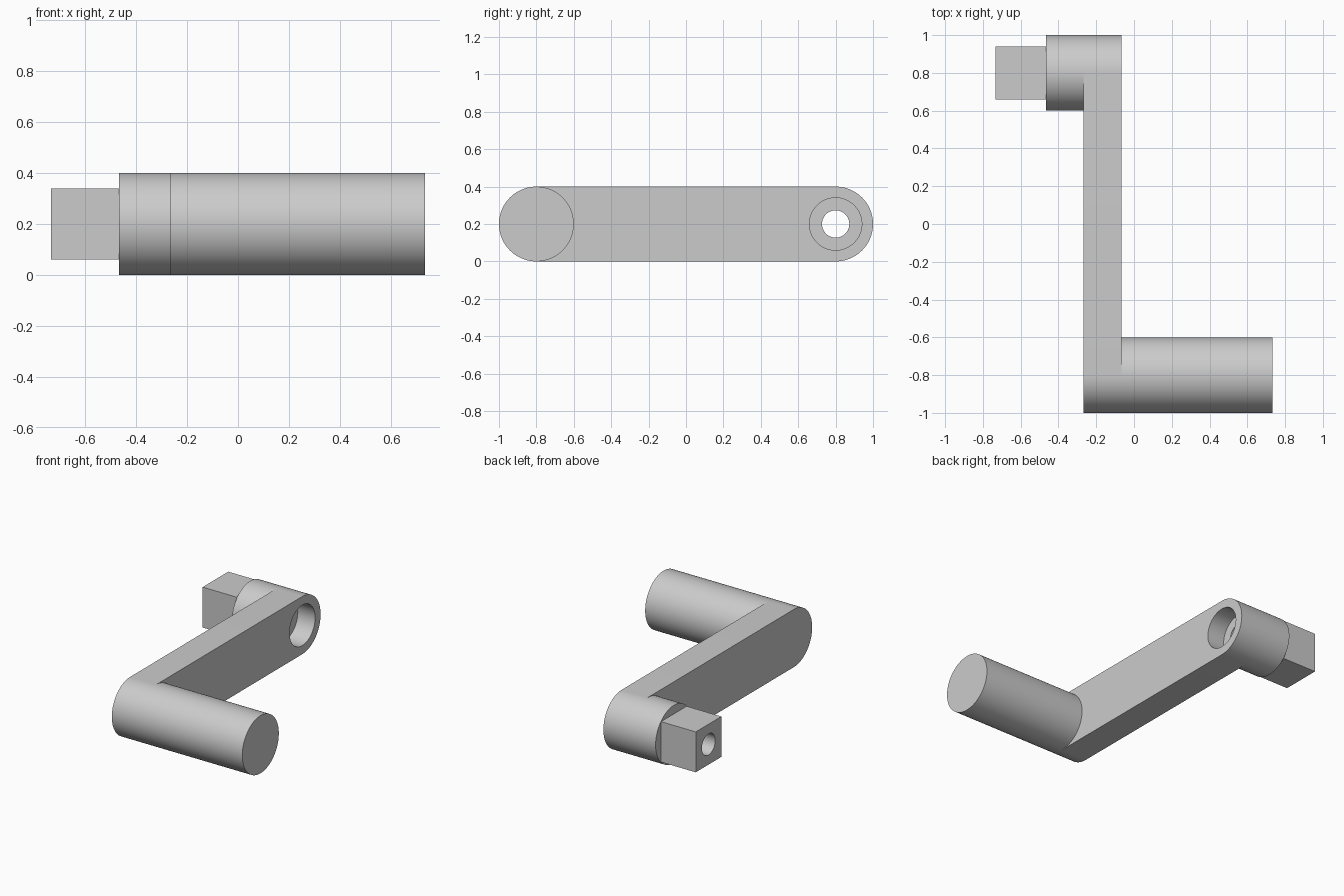
import bpy, bmesh
from math import radians, pi, sin, cos

cube = bpy.data.objects.get("Cube")
if cube:
    bpy.data.objects.remove(cube, do_unlink=True)

# Plain grey material
grey = bpy.data.materials.new("plain_grey")
grey.use_nodes = True
colour = (0.6, 0.6, 0.6, 1)
grey.diffuse_color = colour
grey.node_tree.nodes["Principled BSDF"].inputs["Base Color"].default_value = colour

# Main dimensions, all parts run along x
R = 0.2                      # radius of arm ends, handle and boss
END = 0.8                    # distance of each axis from the middle, in y
X_TIP, X_BOSS, X_BACK, X_FACE, X_GRIP = -0.733, -0.467, -0.267, -0.067, 0.733
SEGS = 96


def arc(y, radius, start, sweep, steps):
    """Points (y, z) on an arc around the axis at y."""
    return [(y + radius * cos(start + sweep * i / steps),
             R + radius * sin(start + sweep * i / steps)) for i in range(steps + 1)]


def circle(y, radius):
    return arc(y, radius, 0, 2 * pi, SEGS)[:-1]


def prism(name, profile, x0, x1):
    """Extrude a (y, z) profile from x0 to x1."""
    bm = bmesh.new()
    face = bm.faces.new([bm.verts.new((x0, y, z)) for y, z in profile])
    out = bmesh.ops.extrude_face_region(bm, geom=[face])
    moved = [v for v in out["geom"] if isinstance(v, bmesh.types.BMVert)]
    bmesh.ops.translate(bm, verts=moved, vec=(x1 - x0, 0, 0))
    bmesh.ops.recalc_face_normals(bm, faces=bm.faces)
    mesh = bpy.data.meshes.new(name)
    bm.to_mesh(mesh)
    bm.free()
    mesh.materials.append(grey)
    obj = bpy.data.objects.new(name, mesh)
    bpy.context.collection.objects.link(obj)
    return obj


def activate(obj):
    bpy.ops.object.select_all(action='DESELECT')
    obj.select_set(True)
    bpy.context.view_layer.objects.active = obj


def cut(obj, cutter):
    mod = obj.modifiers.new("hole", 'BOOLEAN')
    mod.operation = 'DIFFERENCE'
    mod.solver = 'EXACT'
    mod.object = cutter
    activate(obj)
    bpy.ops.object.modifier_apply(modifier=mod.name)


# Crank arm with two round ends
half = SEGS // 2
stadium = arc(END, R, -pi / 2, pi, half) + arc(-END, R, pi / 2, pi, half)
arm = prism("crank_arm", stadium, X_BACK, X_FACE)

# Handle grip at the front, boss and square drive at the back
grip = prism("handle_grip", circle(-END, R), X_FACE, X_GRIP)
boss = prism("boss", circle(END, R), X_BOSS, X_BACK)
s = 0.14
square = [(END - s, R - s), (END + s, R - s), (END + s, R + s), (END - s, R + s)]
drive = prism("square_drive", square, X_TIP, X_BOSS)

# Bolt hole through the drive end, with a wider recess in the arm
bolt = prism("bolt_hole_cutter", circle(END, 0.073), X_TIP - 0.1, X_FACE + 0.1)
recess = prism("recess_cutter", circle(END, s), X_FACE - 0.133, X_FACE + 0.1)
for part in (arm, boss, drive):
    cut(part, bolt)
cut(arm, recess)
for cutter in (bolt, recess):
    bpy.data.objects.remove(cutter, do_unlink=True)

# Smooth round walls, sharp rims
for part in (arm, grip, boss, drive):
    activate(part)
    bpy.ops.object.shade_smooth_by_angle(angle=radians(30))
